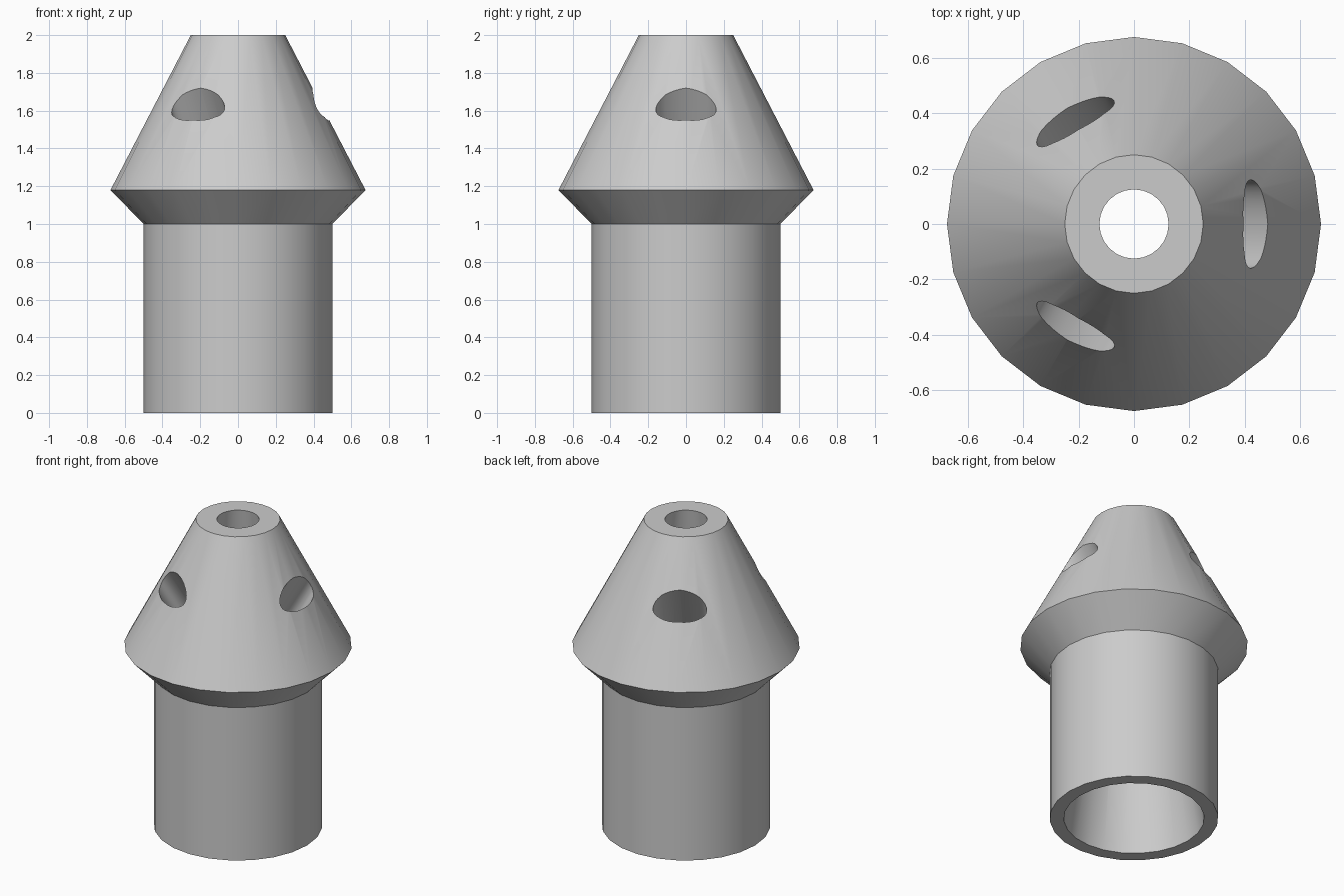
import bpy, bmesh, math
from mathutils import Matrix

cube = bpy.data.objects.get("Cube")
if cube:
    bpy.data.objects.remove(cube, do_unlink=True)

SIDES = 24

grey = bpy.data.materials.new("plain_grey")
grey.use_nodes = True
colour = (0.6, 0.6, 0.6, 1)
grey.diffuse_color = colour
grey.node_tree.nodes["Principled BSDF"].inputs["Base Color"].default_value = colour


def add_object(name, bm):
    bmesh.ops.recalc_face_normals(bm, faces=bm.faces)
    mesh = bpy.data.meshes.new(name)
    bm.to_mesh(mesh)
    bm.free()
    mesh.materials.append(grey)
    obj = bpy.data.objects.new(name, mesh)
    bpy.context.collection.objects.link(obj)
    return obj


def lathe(name, profile):
    """Turn a closed (radius, height) profile around the z axis."""
    bm = bmesh.new()
    rings = []
    for r, z in profile:
        angles = [math.tau * i / SIDES for i in range(SIDES)]
        rings.append([bm.verts.new((r * math.cos(a), r * math.sin(a), z)) for a in angles])
    for j, low in enumerate(rings):
        high = rings[(j + 1) % len(rings)]
        for i in range(SIDES):
            k = (i + 1) % SIDES
            bm.faces.new((low[i], low[k], high[k], high[i]))
    return add_object(name, bm)


# Hollow body: sleeve, flared collar, conical head and tapering bore
body = lathe("nozzle_body", [(0.5, 0), (0.5, 1), (0.675, 1.18), (0.25, 2),
                             (0.125, 2), (0.417, 0)])

# Three steep oval ports through the conical head
tilt = math.radians(30)
for n in range(3):
    bm = bmesh.new()
    bmesh.ops.create_cone(bm, cap_ends=True, segments=32, radius1=1, radius2=1, depth=0.85)
    place = (Matrix.Rotation(math.tau * n / 3, 4, "Z")
             @ Matrix.Translation((0.439, 0, 1.635))
             @ Matrix.Rotation(tilt, 4, "Y")
             @ Matrix.Translation((0, 0, -0.1))
             @ Matrix.Diagonal((0.08, 0.16, 1, 1)))
    bm.transform(place)
    cutter = add_object("port_cutter", bm)
    cutter.hide_render = True
    cut = body.modifiers.new("port", "BOOLEAN")
    cut.operation = "DIFFERENCE"
    cut.solver = "EXACT"
    cut.object = cutter
    bpy.context.view_layer.objects.active = body
    bpy.ops.object.modifier_apply(modifier=cut.name)
    bpy.data.objects.remove(cutter, do_unlink=True)

# Smooth the turned surfaces while keeping the rims crisp
bpy.ops.object.select_all(action="DESELECT")
body.select_set(True)
bpy.context.view_layer.objects.active = body
bpy.ops.object.shade_smooth_by_angle(angle=math.radians(30))
